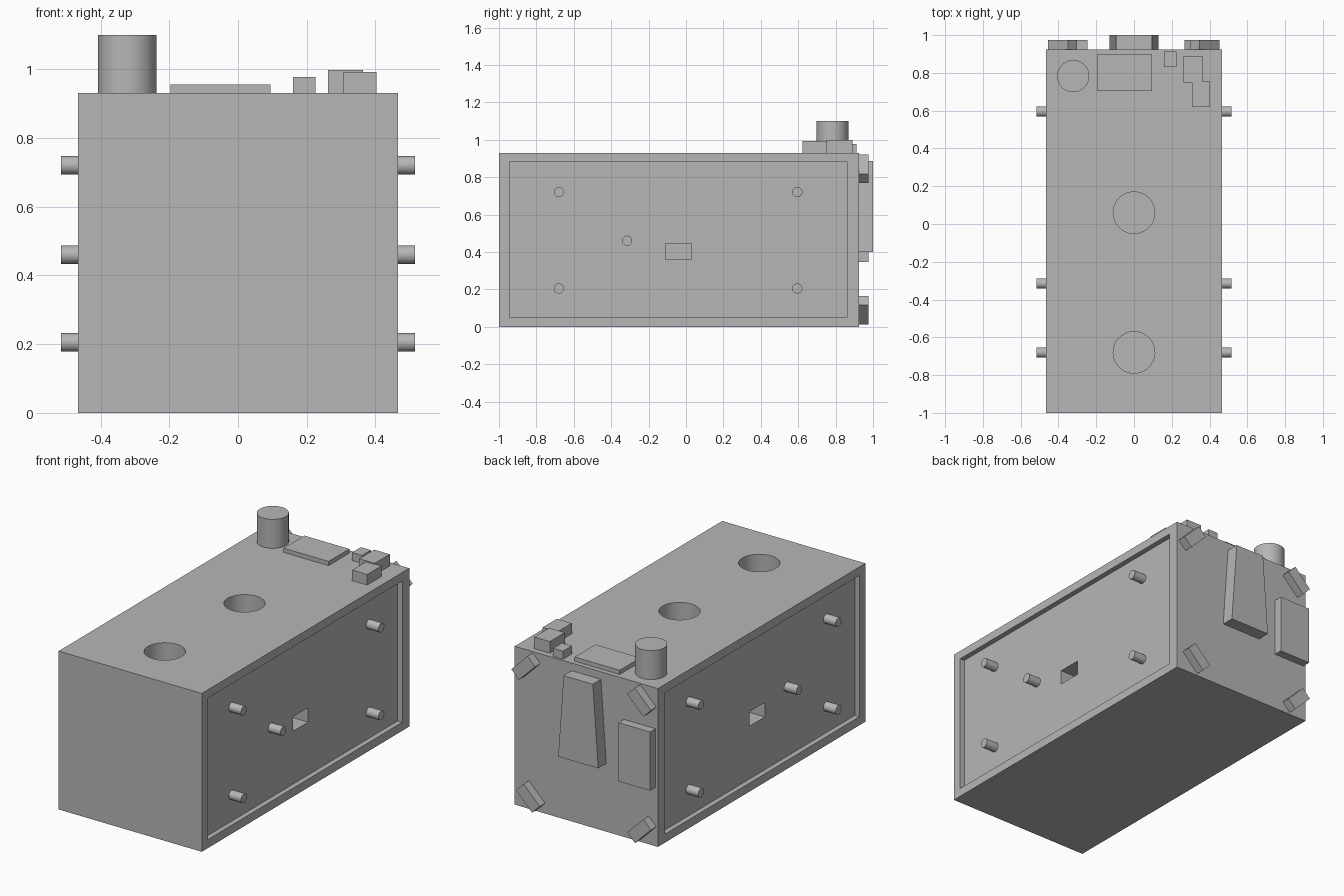
import bpy
import math

cube = bpy.data.objects.get("Cube")
if cube:
    bpy.data.objects.remove(cube, do_unlink=True)

grey = bpy.data.materials.new("plain_grey")
grey.use_nodes = True
grey.diffuse_color = (0.47, 0.47, 0.47, 1)
grey.node_tree.nodes["Principled BSDF"].inputs["Base Color"].default_value = (0.47, 0.47, 0.47, 1)


def finish(name):
    ob = bpy.context.object
    ob.name = name
    ob.data.materials.append(grey)
    return ob


def box(name, x, y, z, tilt=0):
    """Box from (min, max) ranges, optionally tilted about the y axis."""
    centre = [(a + b) / 2 for a, b in (x, y, z)]
    bpy.ops.mesh.primitive_cube_add(size=1, location=centre)
    ob = finish(name)
    ob.scale = [b - a for a, b in (x, y, z)]
    bpy.ops.object.transform_apply(location=False, rotation=False, scale=True)
    ob.rotation_euler.y = tilt
    return ob


def cylinder(name, radius, depth, centre, rotation=(0, 0, 0)):
    bpy.ops.mesh.primitive_cylinder_add(vertices=48, radius=radius, depth=depth,
                                        location=centre, rotation=rotation)
    ob = finish(name)
    bpy.ops.object.shade_smooth_by_angle(angle=math.radians(35))
    return ob


HALF, BACK, TOP = 0.465, 0.925, 0.93
RECESS = 0.03

# Main body
body = box("body", (-HALF, HALF), (-1, BACK), (0, TOP))

# Cutters: side panel recesses, side windows and round top holes
cutters = []
for side in (-1, 1):
    def span(inner, outer):
        return tuple(sorted((side * inner, side * outer)))
    cutters.append(box("panel_cutter", span(HALF - RECESS, HALF + 0.1),
                       (-0.945, 0.86), (0.05, 0.88)))
    cutters.append(box("window_cutter", span(HALF - 0.22, HALF + 0.1),
                       (-0.11, 0.03), (0.36, 0.445)))
for y in (0.06, -0.68):
    cutters.append(cylinder("top_hole_cutter", 0.11, 0.6, (0, y, TOP)))

for cutter in cutters:
    cut = body.modifiers.new(cutter.name, "BOOLEAN")
    cut.operation = "DIFFERENCE"
    cut.solver = "EXACT"
    cut.object = cutter
bpy.context.view_layer.objects.active = body
for name in [m.name for m in body.modifiers]:
    bpy.ops.object.modifier_apply(modifier=name)
for cutter in cutters:
    bpy.data.objects.remove(cutter, do_unlink=True)
bpy.ops.object.select_all(action="DESELECT")
body.select_set(True)
bpy.ops.object.shade_smooth_by_angle(angle=math.radians(35))

# Side pegs
PEG_END = 0.515
peg_start = HALF - RECESS - 0.01
for side, label in ((-1, "right"), (1, "left")):
    for y, z in ((-0.68, 0.72), (-0.68, 0.205), (0.595, 0.72), (0.595, 0.205), (-0.315, 0.46)):
        cylinder(label + "_peg", 0.027, PEG_END - peg_start,
                 (side * (PEG_END + peg_start) / 2, y, z), (0, math.pi / 2, 0))

# Controls on the top
cylinder("top_knob", 0.085, 0.18, (-0.322, 0.783, 1.01))
box("top_plate", (-0.197, 0.095), (0.705, 0.897), (TOP - 0.01, 0.955))
box("small_block", (0.16, 0.225), (0.83, 0.912), (TOP - 0.01, 0.977))
box("rear_switch", (0.262, 0.363), (0.75, 0.89), (TOP - 0.01, 0.998))
box("front_switch", (0.306, 0.403), (0.623, 0.755), (TOP - 0.01, 0.992))

# Back plate and tapered grip
box("back_plate", (-0.45, -0.245), (BACK - 0.01, 0.975), (0.345, 0.69))
grip = box("back_grip", (-0.13, 0.13), (BACK - 0.01, 1.0), (0.4, 0.885))
for v in grip.data.vertices:
    if v.co.z > 0:
        v.co.x *= 0.73

# Tilted corner clips on the back
for x, z, turn in ((-0.378, 0.845, -1), (0.375, 0.845, 1),
                   (-0.378, 0.088, 1), (0.345, 0.088, -1)):
    box("corner_clip", (x - 0.074, x + 0.074), (BACK - 0.01, 0.975),
        (z - 0.035, z + 0.035), turn * math.pi / 4)
